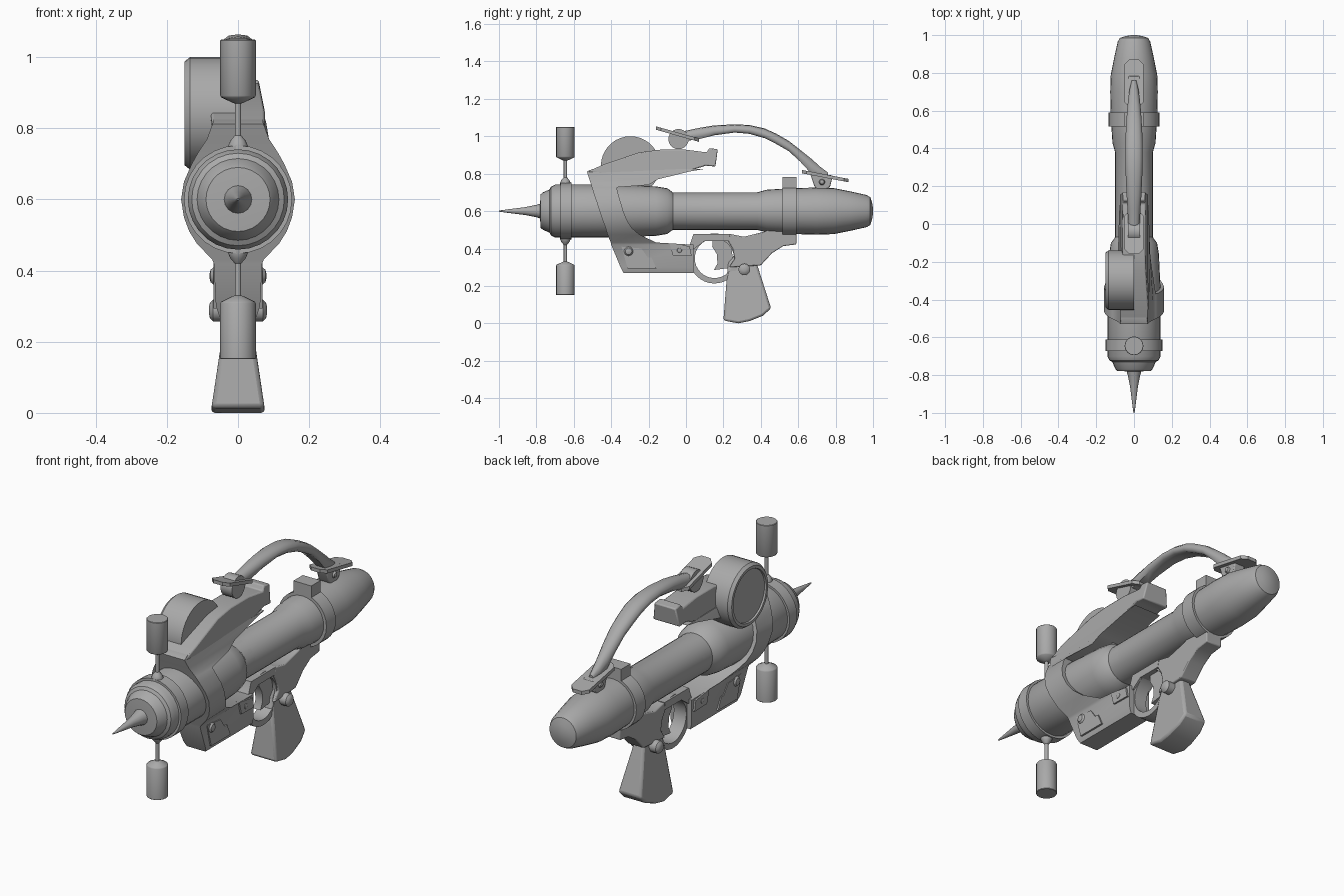
import bpy, bmesh, math
from mathutils import Matrix, Vector

if "Cube" in bpy.data.objects:
    bpy.data.objects.remove(bpy.data.objects["Cube"])

GREY = bpy.data.materials.new("grey")
GREY.diffuse_color = (0.4, 0.4, 0.4, 1)
GREY.use_nodes = True
GREY.node_tree.nodes["Principled BSDF"].inputs["Base Color"].default_value = GREY.diffuse_color


def finish(name, bm, bevel=0, angle=35):
    bmesh.ops.remove_doubles(bm, verts=bm.verts, dist=1e-5)
    bmesh.ops.recalc_face_normals(bm, faces=bm.faces)
    me = bpy.data.meshes.new(name)
    bm.to_mesh(me)
    bm.free()
    ob = bpy.data.objects.new(name, me)
    bpy.context.collection.objects.link(ob)
    me.materials.append(GREY)
    bpy.ops.object.select_all(action='DESELECT')
    ob.select_set(True)
    bpy.context.view_layer.objects.active = ob
    if bevel:
        m = ob.modifiers.new("bevel", 'BEVEL')
        m.width, m.segments, m.limit_method = bevel, 2, 'ANGLE'
        m.angle_limit = math.radians(40)
    bpy.ops.object.shade_smooth_by_angle(angle=math.radians(angle))
    return ob


def skin(bm, rings, cap=True):
    """Join equal-length closed rings of points, optionally capping the ends."""
    vs = [[bm.verts.new(p) for p in r] for r in rings]
    n = len(vs[0])
    for a, b in zip(vs, vs[1:]):
        for i in range(n):
            j = (i + 1) % n
            bm.faces.new((a[i], a[j], b[j], b[i]))
    if cap:
        bm.faces.new(vs[0])
        bm.faces.new(vs[-1])


def lathe(name, prof, axis, centre=(0, 0, 0), n=28):
    """Revolve (distance along axis, radius) pairs."""
    a = Vector({'x': (1, 0, 0), 'y': (0, 1, 0), 'z': (0, 0, 1)}[axis])
    u = Vector((0, 0, 1)) if axis != 'z' else Vector((1, 0, 0))
    v = a.cross(u)
    c = Vector(centre)
    bm = bmesh.new()
    skin(bm, [[c + a * d + (u * math.cos(t) + v * math.sin(t)) * r
               for t in (2 * math.pi * i / n for i in range(n))] for d, r in prof])
    return finish(name, bm)


def prism(name, pts, width, bevel=0):
    """Extrude a (y, z) outline across x; width may depend on height."""
    w = width if callable(width) else (lambda z: width)
    bm = bmesh.new()
    skin(bm, [[(s * w(z), y, z) for y, z in pts] for s in (-1, 1)])
    return finish(name, bm, bevel)


def loft(name, secs, bevel=0):
    """Stack sections: z, front y, back y, front half width, back half width."""
    bm = bmesh.new()
    skin(bm, [[(-f, y0, z), (f, y0, z), (b, y1, z), (-b, y1, z)]
              for z, y0, y1, f, b in secs])
    return finish(name, bm, bevel)


# barrel, needle and rings, all around the long axis
AX = (0, 0, 0.6)
lathe("needle", [(-1, .003), (-.94, .011), (-.86, .021), (-.80, .033), (-.76, .045)], 'y', AX, 16)
lathe("barrel_nose", [(-.78, .045), (-.777, .09), (-.765, .10), (-.73, .115), (-.722, .13),
                      (-.70, .141), (-.36, .141), (-.16, .132), (-.10, .122), (-.07, .10), (0, .10)], 'y', AX)
lathe("barrel_tube", [(-.1, .10), (.38, .10), (.43, .114), (.55, .122), (.70, .126), (.79, .123),
                      (.88, .105), (.965, .086), (.985, .075), (.995, .045), (1, .015)], 'y', AX)
lathe("front_ring", [(-.672, .14), (-.672, .152), (-.612, .152), (-.612, .14)], 'y', AX)
lathe("rear_ring", [(.515, .11), (.515, .135), (.59, .135), (.59, .11)], 'y', AX)
prism("rear_ring_block", [(.515, .68), (.59, .68), (.59, .783), (.515, .783)], .05)

# upper and lower antennas
for tag, s in (("upper", 1), ("lower", -1)):
    lathe(tag + "_antenna", [(s * d, r) for d, r in (
        (.13, .028), (.15, .028), (.165, .022), (.18, .009), (.27, .009), (.272, .016),
        (.287, .047), (.292, .05), (.447, .05), (.449, .048))], 'z', (0, -.645, .6), 16)

# frame wrapped round the barrel
loft("frame_clamp", [
    (.27, -.335, .04, .052, .052), (.30, -.35, .04, .062, .06), (.42, -.40, .04, .068, .06),
    (.432, -.402, -.16, .073, .073), (.475, -.42, -.25, .115, .11), (.51, -.43, -.29, .137, .135),
    (.55, -.445, -.315, .152, .152), (.60, -.462, -.335, .16, .16), (.65, -.478, -.35, .152, .152),
    (.70, -.495, -.365, .13, .13), (.727, -.503, -.37, .115, .115), (.74, -.507, -.20, .107, .09),
    (.77, -.517, -.15, .087, .085), (.812, -.53, .02, .072, .08), (.825, -.50, .10, .068, .077)])
prism("frame_fin", [(-.53, .81), (-.15, .77), (.02, .815), (.105, .843), (.157, .838), (.17, .93),
                    (.125, .937), (.11, .914), (.0, .928), (-.14, .928), (-.25, .914), (-.44, .85)],
      lambda z: .075 - .2 * max(0, z - .85), .006)

# side drum with a recessed face
lathe("side_drum", [(0, .158), (-.135, .158), (-.15, .146), (-.15, .132), (-.141, .13)],
      'x', (0, -.297, .842), 36)

# trigger guard, trigger and rear bracket
bm = bmesh.new()
N = 32
prof = [(-.035, .105), (.035, .105), (.035, .134), (-.035, .134), (-.035, .105)]
for i in range(N):
    t0, t1 = (2 * math.pi * k / N for k in (i, i + 1))
    for (x0, r0), (x1, r1) in zip(prof, prof[1:]):
        bm.faces.new([bm.verts.new((x, .152 + r * math.cos(t), .347 + r * math.sin(t)))
                      for x, r, t in ((x0, r0, t0), (x1, r1, t0), (x1, r1, t1), (x0, r0, t1))])
finish("trigger_guard", bm)
prism("trigger", [(.145, .46), (.235, .46), (.25, .35), (.225, .295), (.15, .285),
                  (.168, .32), (.165, .37), (.14, .41)], .02)
prism("guard_bridge", [(.0, .40), (.045, .40), (.10, .44), (.23, .44), (.235, .478), (.04, .478), (.02, .42)], .045)
prism("rear_bracket", [(.225, .44), (.235, .478), (.31, .463), (.42, .49), (.50, .53), (.59, .53),
                       (.59, .422), (.52, .413), (.46, .375), (.40, .31), (.23, .30), (.262, .347),
                       (.25, .40)], .045, .005)

# grip
prism("grip", [(.225, .325), (.255, .362), (.31, .38), (.365, .36), (.38, .315), (.42, .19),
               (.455, .08), (.41, .04), (.34, .012), (.28, 0), (.20, .015), (.213, .18)],
      lambda z: .077 - .055 * min(1, z / .36), .012)

# raised side panels and bolts
for tag, s in (("left", -1), ("right", 1)):
    for part, y, z, r, x in (("grip_bolt", .312, .288, .031, .082), ("frame_bolt", -.307, .385, .025, .08),
                             ("small_bolt", -.035, .39, .017, .074), ("hinge_bolt", .727, .755, .016, .042)):
        lathe(f"{tag}_{part}", [(s * .02, r), (s * (x - .012), r), (s * (x - .003), r * .7), (s * x, r * .25)],
              'x', (0, y, z), 14)
    for part, pts in (("panel", [(-.345, .41), (-.238, .40), (-.205, .353), (-.185, .353), (-.158, .294), (-.312, .294)]),
                      ("tab", [(-.088, .428), (.02, .412), (.03, .36), (-.07, .362)])):
        bm = bmesh.new()
        skin(bm, [[(s * x, y, z) for y, z in pts] for x in (.04, .069)])
        finish(f"{tag}_{part}", bm)

# arched lever: y, top z, bottom z, half width
rows = [(-.06, 1.02, .985, .03), (.0, 1.03, .975, .03), (.07, 1.045, .985, .034), (.15, 1.058, 1.005, .039),
        (.26, 1.064, 1.02, .044), (.34, 1.06, 1.013, .046), (.42, 1.042, .99, .046), (.48, 1.015, .96, .044),
        (.55, .975, .92, .040), (.61, .928, .865, .036), (.67, .88, .80, .030), (.72, .835, .785, .022),
        (.76, .805, .775, .012)]
bm = bmesh.new()
rings = []
for i, (y, zt, zb, w) in enumerate(rows):
    h, zc = (zt - zb) / 2, (zt + zb) / 2
    rings.append([(w * a, y, zc + h * b) for a, b in (
        (-1, -.5), (-.75, -1), (.75, -1), (1, -.5), (1, .2), (.6, .85), (0, 1), (-.6, .85), (-1, .2))])
skin(bm, rings)
finish("lever_arch", bm, angle=50)


def pad(name, y0, z0, y1, z1, th):
    """Rounded slanted plate at a lever end."""
    bm = bmesh.new()
    c, w = .025, .05
    out = [(-w + c, y0), (w - c, y0), (w, y0 + c), (w, y1 - c), (w - c, y1), (-w + c, y1), (-w, y1 - c), (-w, y0 + c)]
    skin(bm, [[(x, y, z0 + (z1 - z0) * (y - y0) / (y1 - y0) + d) for x, y in out] for d in (0, -th)])
    finish(name, bm)


pad("lever_front_pad", -.16, 1.053, .07, .988, .018)
pad("lever_rear_pad", .62, .82, .87, .772, .018)

# lever hinges
lathe("front_hinge", [(-.032, .054), (.032, .054)], 'x', (0, -.04, .985), 24)
prism("rear_hinge", [(.66, .81), (.685, .735), (.70, .715), (.74, .71), (.77, .73), (.785, .79)], .03, .005)
